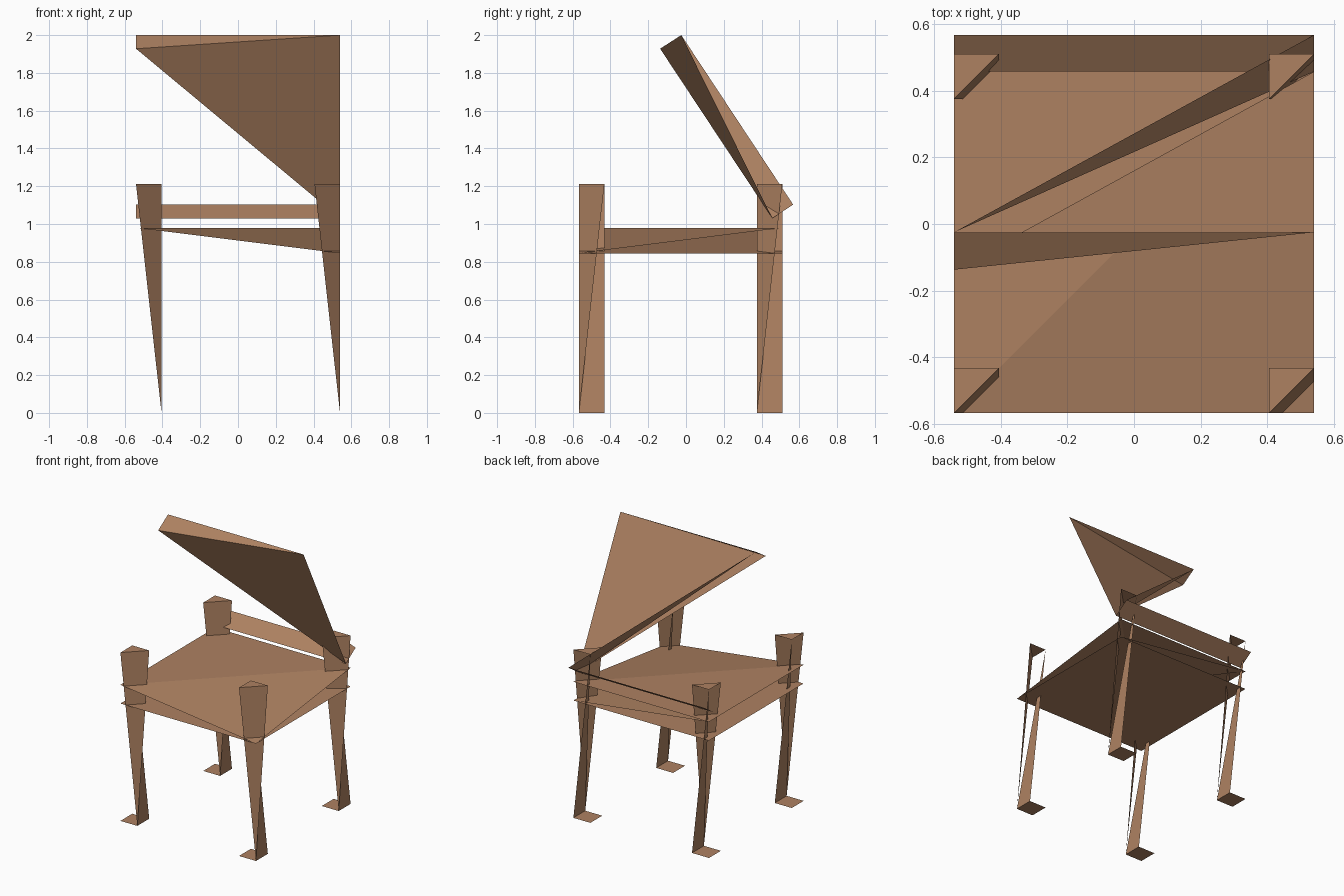
import bpy, bmesh
from mathutils import Vector

if "Cube" in bpy.data.objects:
    bpy.data.objects.remove(bpy.data.objects["Cube"])

wood = bpy.data.materials.new("wood")
wood.diffuse_color = (0.42, 0.22, 0.12, 1)
wood.use_nodes = True
wood.node_tree.nodes["Principled BSDF"].inputs["Base Color"].default_value = wood.diffuse_color


def open_block(name, x0, x1, profile):
    """Partly open block: full base, half top and two slanted facets.
    profile holds (y, z) of bottom front, bottom back, top back, top front."""
    bm = bmesh.new()
    left, right = [[bm.verts.new(Vector((x, y, z))) for y, z in profile]
                   for x in (x0, x1)]
    bfl, bbl, tbl, tfl = left
    bfr, bbr, tbr, tfr = right
    bm.faces.new((bfl, bbl, bbr, bfr))    # base
    bm.faces.new((tfl, tbr, tbl))         # half top
    bm.faces.new((tfl, bfr, tbr))         # front slanted facet
    bm.faces.new((bfr, bbr, tbl))         # inner sliver facet
    bm.verts.remove(tfr)                  # this corner is cut away
    mesh = bpy.data.meshes.new(name)
    bm.to_mesh(mesh)
    bm.free()
    mesh.materials.append(wood)
    obj = bpy.data.objects.new(name, mesh)
    bpy.context.collection.objects.link(obj)
    return obj


def upright(y0, y1, z0, z1):
    return [(y0, z0), (y1, z0), (y1, z1), (y0, z1)]


# Seat slab
open_block("seat", -0.54, 0.54, upright(-0.567, 0.51, 0.845, 0.98))

# Four legs, rising above the seat
for row, y in (("front", -0.567), ("back", 0.375)):
    for side, x in (("left", -0.54), ("right", 0.405)):
        open_block(f"{row}_{side}_leg", x, x + 0.135,
                   upright(y, y + 0.135, 0, 1.212))

# Tilted back panel
open_block("backrest", -0.54, 0.54,
           [(0.457, 1.03), (0.567, 1.103), (-0.025, 2.0), (-0.137, 1.928)])
